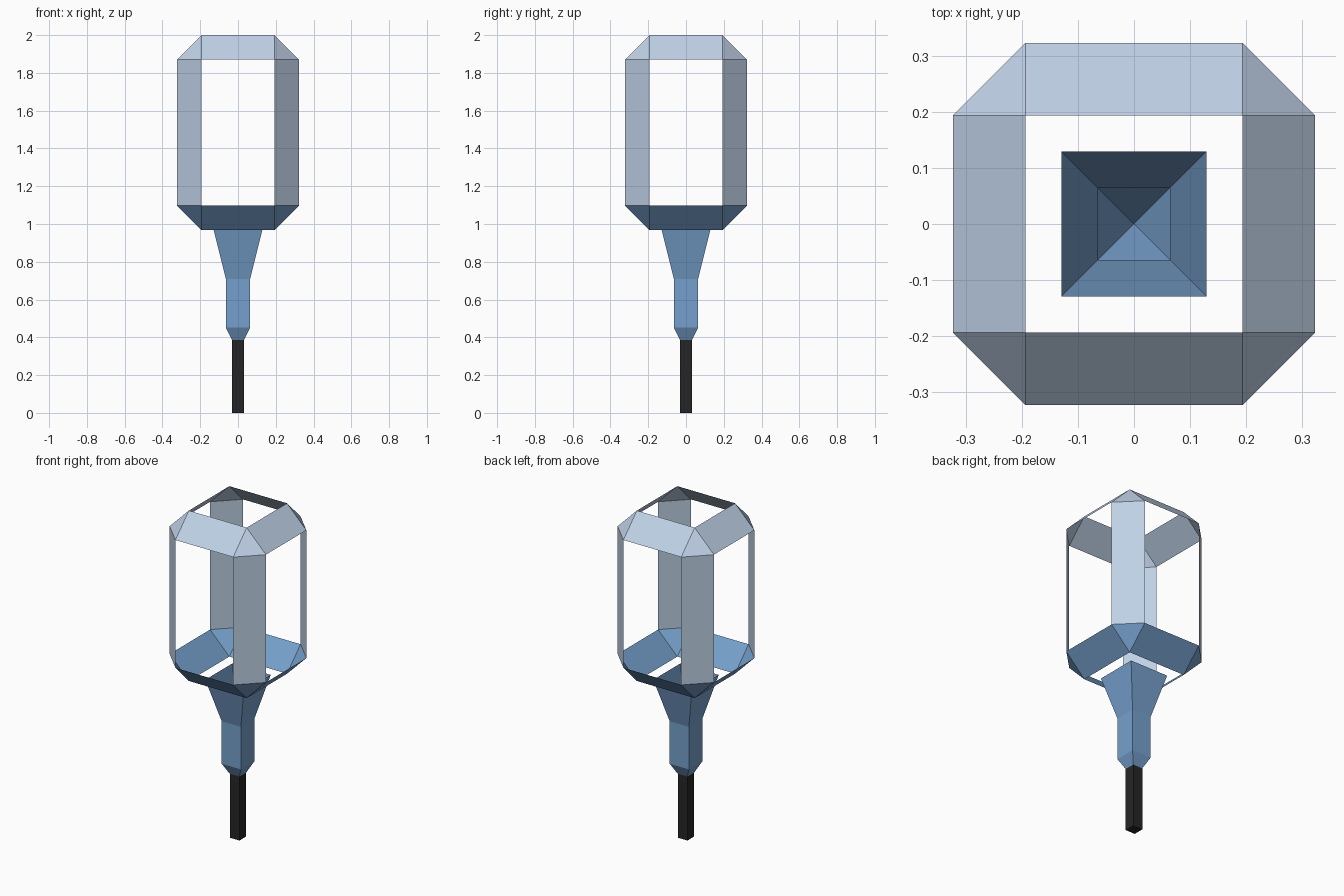
import bpy, bmesh

if "Cube" in bpy.data.objects:
    bpy.data.objects.remove(bpy.data.objects["Cube"])

U = 2 / 31  # the model sits on a 31-unit-high grid


def material(name, srgb):
    m = bpy.data.materials.new(name)
    lin = [((c / 255 + 0.055) / 1.055) ** 2.4 for c in srgb]
    m.diffuse_color = (*lin, 1)
    m.use_nodes = True
    m.node_tree.nodes["Principled BSDF"].inputs["Base Color"].default_value = m.diffuse_color
    return m


PALE = material("pale blue grey", (193, 211, 233))
BLUE = material("steel blue", (118, 160, 204))
BLACK = material("black", (37, 37, 37))


def sheet(name, polygons, mat):
    """Object from polygons given as grid-unit points; shared corners are welded."""
    bm = bmesh.new()
    for poly in polygons:
        bm.faces.new([bm.verts.new([c * U for c in p]) for p in poly])
    bmesh.ops.remove_doubles(bm, verts=bm.verts, dist=1e-5)
    bmesh.ops.recalc_face_normals(bm, faces=bm.faces)
    me = bpy.data.meshes.new(name)
    bm.to_mesh(me)
    bm.free()
    me.materials.append(mat)
    ob = bpy.data.objects.new(name, me)
    bpy.context.collection.objects.link(ob)
    return ob


def four_way(polys):
    """Repeat polygons in quarter turns around z."""
    out = []
    for poly in polys:
        for _ in range(4):
            out.append(poly)
            poly = [(-y, x, z) for x, y, z in poly]
    return out


def ring(name, z_rim, z_wide, mat):
    """Chamfered open ring: sloping bands plus corner triangles."""
    band = [(-3, -3, z_rim), (3, -3, z_rim), (3, -5, z_wide), (-3, -5, z_wide)]
    corner = [(3, -3, z_rim), (5, -3, z_wide), (3, -5, z_wide)]
    return sheet(name, four_way([band, corner]), mat)


def square_loft(profile):
    """Walls of a square section through (half width, z) pairs."""
    polys = []
    for (a, z0), (b, z1) in zip(profile, profile[1:]):
        wall = [(a, -a, z0), (-a, -a, z0)]
        wall += [(-b, -b, z1), (b, -b, z1)] if b else [(0, 0, z1)]
        polys.append(wall)
    return four_way(polys)


# Open cage: top ring, corner bars, bottom ring
ring("cage_top_ring", 31, 29, PALE)
sheet("cage_corner_bars",
      four_way([[(3, -5, 17), (5, -3, 17), (5, -3, 29), (3, -5, 29)]]), PALE)
ring("cage_bottom_ring", 15, 17, BLUE)

# Hollow funnel handle, ending in a point inside the rod
sheet("funnel", square_loft([(2, 15), (1, 11), (1, 7), (0, 5)]), BLUE)

# Rod, closed at the foot
sheet("rod", square_loft([(0.5, 6), (0.5, 0), (0, 0)]), BLACK)
